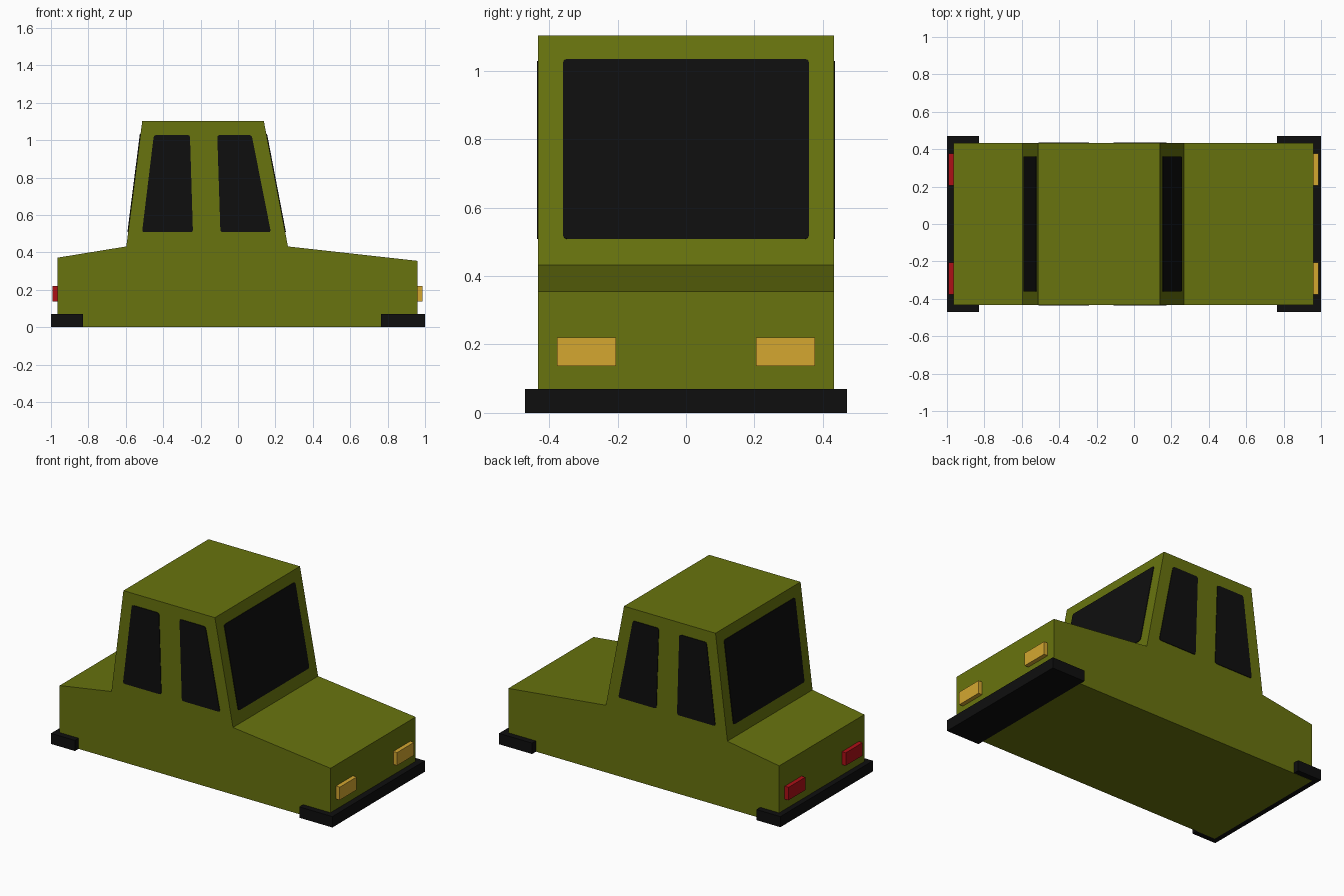
import bpy, bmesh
from mathutils import Vector

if "Cube" in bpy.data.objects:
    bpy.data.objects.remove(bpy.data.objects["Cube"])


def material(name, rgb):
    m = bpy.data.materials.new(name)
    m.diffuse_color = (*rgb, 1.0)
    m.use_nodes = True
    m.node_tree.nodes["Principled BSDF"].inputs["Base Color"].default_value = m.diffuse_color
    return m


OLIVE = material("olive paint", (0.138, 0.172, 0.0044))
BLACK = material("black", (0.0045, 0.0045, 0.0045))
AMBER = material("amber lamp", (0.66, 0.39, 0.03))
RED = material("red lamp", (0.42, 0.005, 0.008))


def prism(name, points, direction, mat, corner=0.0):
    """Solid made by extruding a flat outline; corners optionally softened."""
    bm = bmesh.new()
    face = bm.faces.new([bm.verts.new(p) for p in points])
    if corner:
        bmesh.ops.bevel(bm, geom=bm.verts[:], offset=corner, segments=2,
                        profile=0.5, affect='VERTICES')
        face = bm.faces[:][0]
    res = bmesh.ops.extrude_face_region(bm, geom=[face], use_keep_orig=True)
    moved = [v for v in res["geom"] if isinstance(v, bmesh.types.BMVert)]
    bmesh.ops.translate(bm, verts=moved, vec=direction)
    bmesh.ops.recalc_face_normals(bm, faces=bm.faces)
    me = bpy.data.meshes.new(name)
    bm.to_mesh(me)
    bm.free()
    me.materials.append(mat)
    ob = bpy.data.objects.new(name, me)
    bpy.context.collection.objects.link(ob)
    return ob


def box(name, x, y, z, mat):
    pts = [(x[0], y[0], z[0]), (x[1], y[0], z[0]), (x[1], y[1], z[0]), (x[0], y[1], z[0])]
    return prism(name, pts, (0, 0, z[1] - z[0]), mat)


def window(name, points):
    """Thin glass plate straddling the panel it lies on."""
    pts = [Vector(p) for p in points]
    n = (pts[1] - pts[0]).cross(pts[2] - pts[1]).normalized()
    return prism(name, [p - n * 0.004 for p in pts], n * 0.008, BLACK, 0.012)


# Body: side profile extruded across the width
W = 0.432
profile = [(-0.965, 0.001), (0.96, 0.001), (0.96, 0.355), (0.267, 0.432),
           (0.138, 1.103), (-0.512, 1.103), (-0.597, 0.432), (-0.965, 0.372)]
prism("body", [(x, -W, z) for x, z in profile], (0, 2 * W, 0), OLIVE)

# Bumpers
box("front_bumper", (0.765, 1.0), (-0.47, 0.47), (0, 0.07), BLACK)
box("rear_bumper", (-1.0, -0.83), (-0.47, 0.47), (0.002, 0.07), BLACK)

# Windscreen and rear window follow the sloping cabin ends
def end_window(name, low, high, z0=0.508, z1=1.034, half=0.36):
    def x_at(z):
        return low[0] + (high[0] - low[0]) * (z - low[1]) / (high[1] - low[1])
    window(name, [(x_at(z0), -half, z0), (x_at(z0), half, z0),
                  (x_at(z1), half, z1), (x_at(z1), -half, z1)])


end_window("windscreen", profile[3], profile[4])
end_window("rear_window", profile[6], profile[5])

# Side windows and lamps on both sides
front_glass = [(-0.094, 0.508), (0.176, 0.508), (0.073, 1.028), (-0.111, 1.028)]
rear_glass = [(-0.513, 0.508), (-0.241, 0.508), (-0.257, 1.028), (-0.45, 1.028)]
for side, s in (("right", -1), ("left", 1)):
    window("front_window_" + side, [(x, s * W, z) for x, z in front_glass])
    window("back_window_" + side, [(x, s * W, z) for x, z in rear_glass])
    span = sorted((s * 0.205, s * 0.377))
    box("headlamp_" + side, (0.94, 0.987), span, (0.137, 0.22), AMBER)
    box("tail_lamp_" + side, (-0.992, -0.94), span, (0.137, 0.22), RED)
